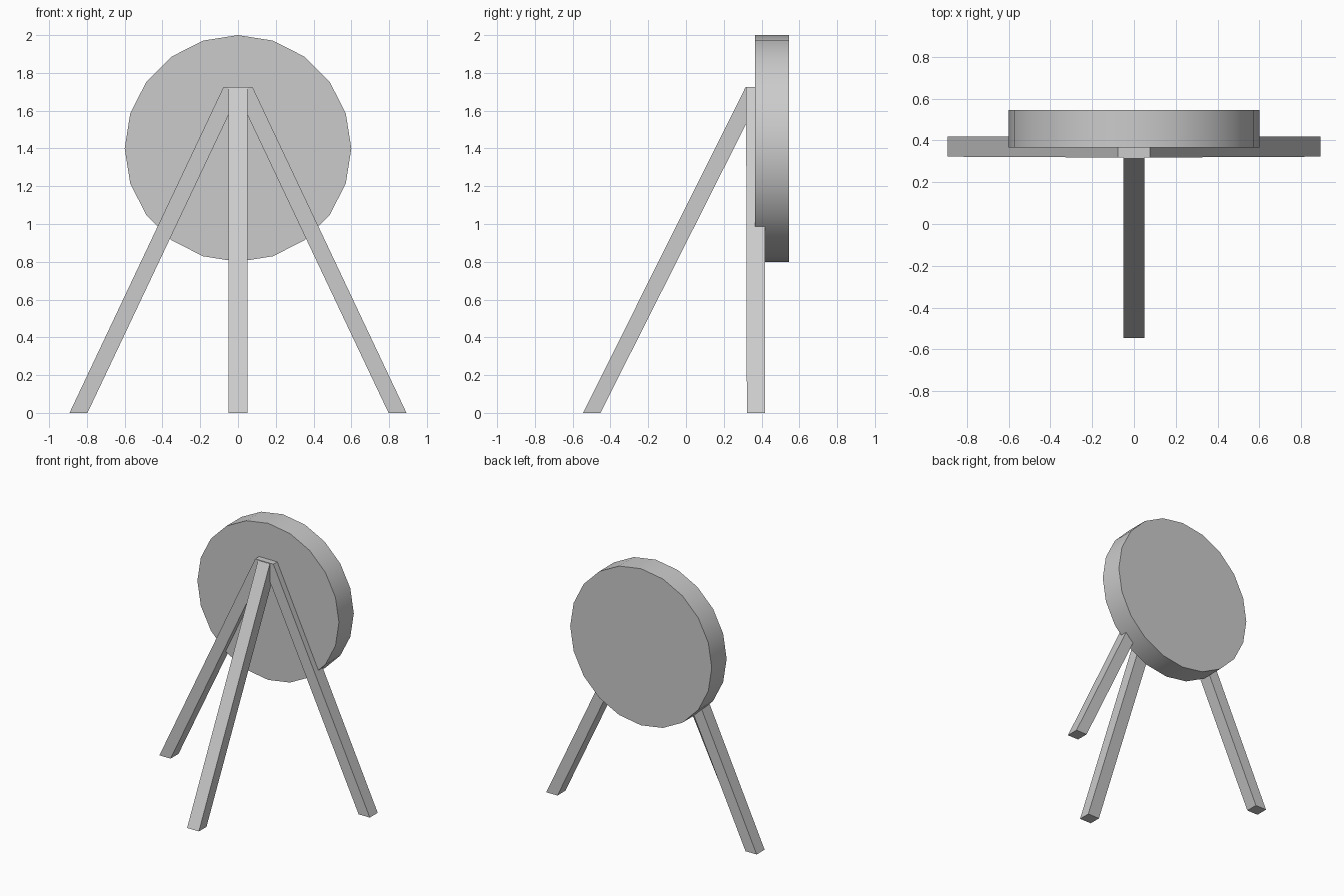
import bpy, math

if "Cube" in bpy.data.objects:
    bpy.data.objects.remove(bpy.data.objects["Cube"])

TOP = 1.725


def leg(name, foot, head, head_z=TOP):
    """Square leg with level-cut ends; foot/head = (x0, x1, y0, y1)."""
    verts = []
    for (x0, x1, y0, y1), z in ((foot, 0.0), (head, head_z)):
        verts += [(x0, y0, z), (x1, y0, z), (x1, y1, z), (x0, y1, z)]
    faces = [(3, 2, 1, 0), (4, 5, 6, 7)]
    faces += [(i, (i + 1) % 4, (i + 1) % 4 + 4, i + 4) for i in range(4)]
    mesh = bpy.data.meshes.new(name)
    mesh.from_pydata(verts, [], faces)
    obj = bpy.data.objects.new(name, mesh)
    bpy.context.collection.objects.link(obj)
    return obj


# Round target disc, 20 sides, corner pointing up
bpy.ops.mesh.primitive_cylinder_add(
    vertices=20, radius=0.6, depth=0.18,
    location=(0, 0.455, 1.4), rotation=(math.pi / 2, 0, 0))
bpy.context.object.name = "target_disc"
bpy.ops.object.shade_smooth_by_angle(angle=math.radians(30))

# Two splayed side legs that cross at the top
leg("left_leg", (-0.892, -0.797, 0.322, 0.418), (-0.077, 0.02, 0.318, 0.418))
leg("right_leg", (0.797, 0.892, 0.322, 0.418), (-0.02, 0.077, 0.318, 0.418))

# Leaning front leg, its head buried in the side legs
leg("front_leg", (-0.05, 0.05, -0.545, -0.453), (-0.05, 0.05, 0.314, 0.415), 1.722)
